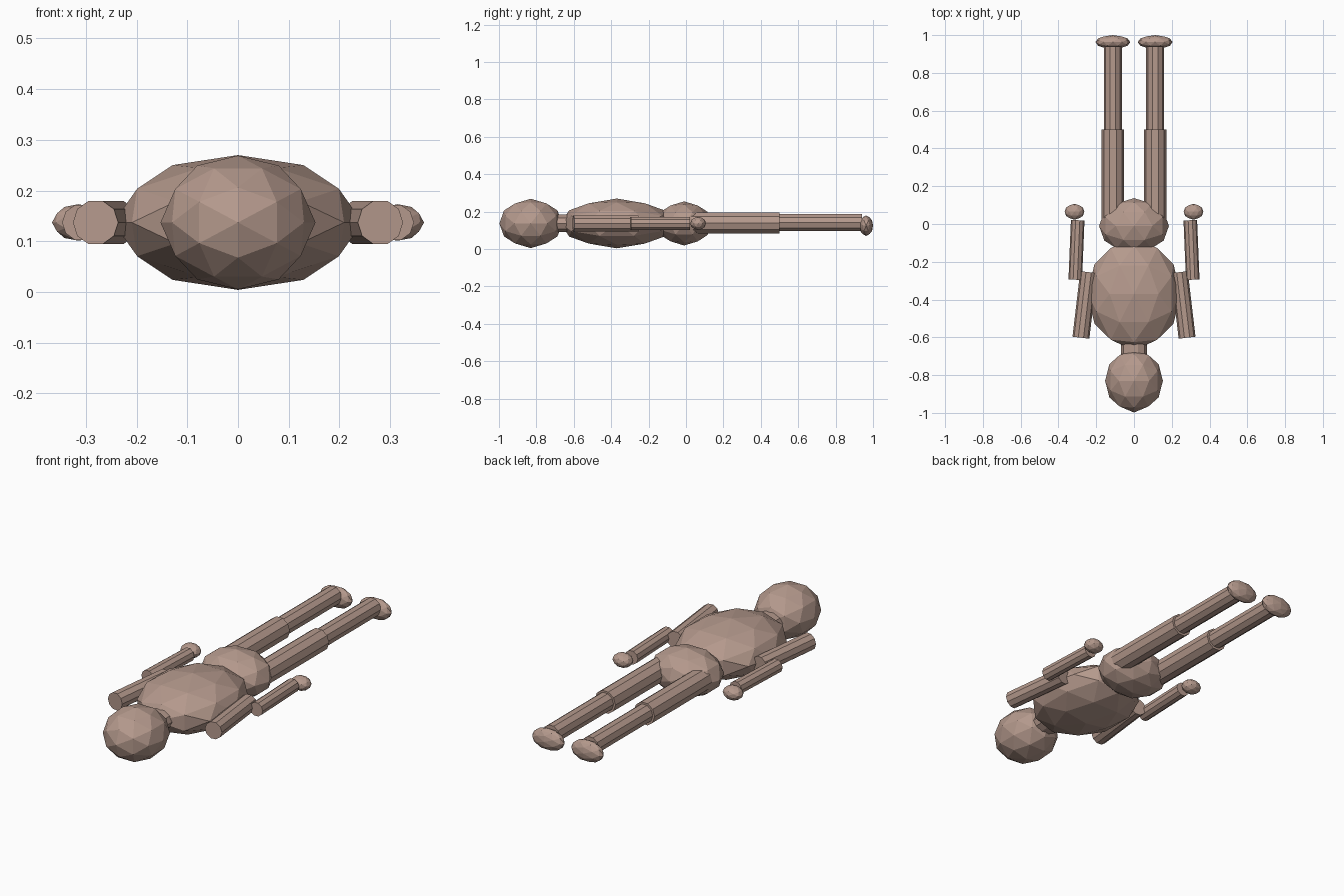
import bpy, bmesh, math
from mathutils import Vector, Matrix

if "Cube" in bpy.data.objects:
    bpy.data.objects.remove(bpy.data.objects["Cube"])

skin = bpy.data.materials.new("clay_skin")
skin.diffuse_color = (0.46, 0.32, 0.265, 1)
skin.use_nodes = True
skin.node_tree.nodes["Principled BSDF"].inputs["Base Color"].default_value = skin.diffuse_color


def finish(name, bm):
    bmesh.ops.recalc_face_normals(bm, faces=bm.faces[:])
    mesh = bpy.data.meshes.new(name)
    bm.to_mesh(mesh)
    bm.free()
    mesh.materials.append(skin)
    obj = bpy.data.objects.new(name, mesh)
    bpy.context.collection.objects.link(obj)
    return obj


def ball(name, center, radii):
    """Faceted 80-sided ball with its two-fold axes on x, y and z."""
    phi = (1 + math.sqrt(5)) / 2
    pts = []
    for a in (-1, 1):
        for b in (-phi, phi):
            pts += [Vector((a, 0, b)), Vector((0, b, a)), Vector((b, a, 0))]
    mids = [p + q for i, p in enumerate(pts) for q in pts[:i]
            if (p - q).length < 2.01]
    bm = bmesh.new()
    for p in pts + mids:
        n = p.normalized()
        bm.verts.new([c + r * k for c, r, k in zip(center, radii, n)])
    bmesh.ops.convex_hull(bm, input=bm.verts[:])
    return finish(name, bm)


def rod(name, start, end, radius, squash=1.0, sides=10):
    """Flat-shaded cylinder between two points at the same height."""
    a, b = Vector(start), Vector(end)
    d = b - a
    turn = Matrix.Rotation(math.atan2(-d.x, d.y), 4, 'Z')
    lay = Matrix.Rotation(-math.pi / 2, 4, 'X')
    bm = bmesh.new()
    bmesh.ops.create_cone(bm, cap_ends=True, segments=sides, radius1=radius,
                          radius2=radius, depth=d.length,
                          matrix=Matrix.Translation((a + b) / 2) @ turn
                          @ Matrix.Diagonal((1, 1, squash, 1)) @ lay
                          @ Matrix.Rotation(math.pi / 2, 4, 'Z'))
    # Roll so that corners lie to the left and right
    return finish(name, bm)


Z = 0.137

# Head, neck and body
ball("head", (0, -0.83, Z), (0.153, 0.168, 0.132))
rod("neck", (0, -0.72, Z), (0, -0.6, Z), 0.07, 0.7)
ball("torso", (0, -0.37, Z), (0.246, 0.3, 0.133))
ball("pelvis", (0, -0.01, Z), (0.185, 0.147, 0.118))

# Limbs on both sides
for side, s in (("left", -1), ("right", 1)):
    rod(side + "_upper_arm", (s * 0.281, -0.602, Z), (s * 0.24, -0.255, Z), 0.045)
    rod(side + "_forearm", (s * 0.311, -0.295, Z), (s * 0.298, 0.02, Z), 0.036)
    ball(side + "_hand", (s * 0.315, 0.065, Z), (0.052, 0.042, 0.036))
    rod(side + "_thigh", (s * 0.112, 0.03, 0.14), (s * 0.112, 0.5, 0.14), 0.059)
    rod(side + "_shin", (s * 0.112, 0.49, 0.141), (s * 0.112, 0.94, 0.141), 0.048)
    ball(side + "_foot", (s * 0.112, 0.963, 0.125), (0.092, 0.037, 0.055))
